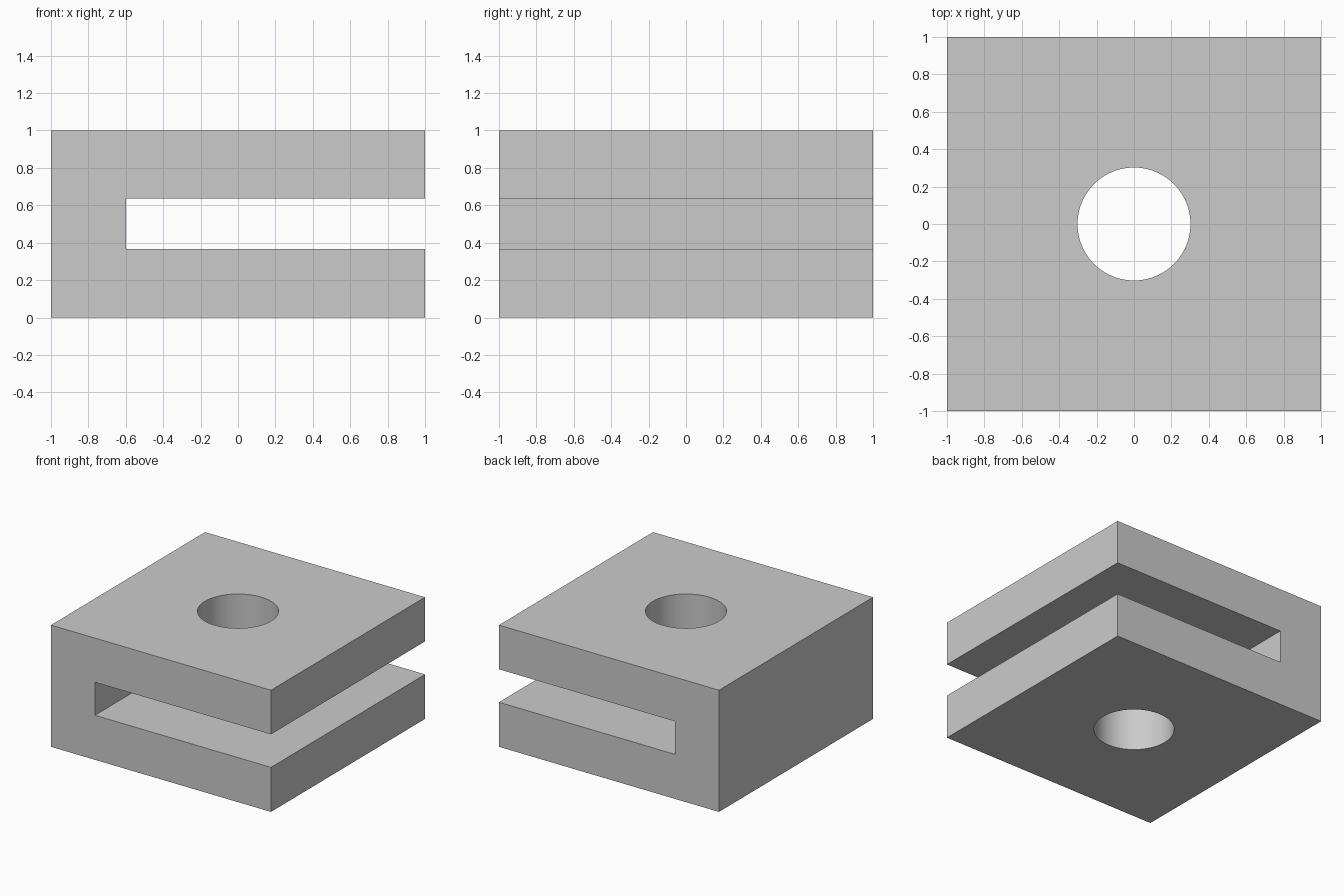
import bpy
import bmesh
import math

WIDTH, HEIGHT = 2.0, 1.0
SLOT_BOTTOM, SLOT_TOP, SLOT_END = 0.366, 0.637, -0.6
HOLE_RADIUS = 0.302

default_cube = bpy.data.objects.get("Cube")
if default_cube:
    bpy.data.objects.remove(default_cube, do_unlink=True)

# Plain grey material
grey = bpy.data.materials.new("plain_grey")
grey.use_nodes = True
colour = (0.6, 0.6, 0.6, 1.0)
grey.diffuse_color = colour
shader = next(n for n in grey.node_tree.nodes if n.type == "BSDF_PRINCIPLED")
shader.inputs["Base Color"].default_value = colour


def extrude_profile(name, points, depth):
    """Extrude an x-z outline along y, centred on y = 0."""
    bm = bmesh.new()
    face = bm.faces.new([bm.verts.new((x, -depth / 2, z)) for x, z in points])
    result = bmesh.ops.extrude_face_region(bm, geom=[face])
    moved = [v for v in result["geom"] if isinstance(v, bmesh.types.BMVert)]
    bmesh.ops.translate(bm, verts=moved, vec=(0, depth, 0))
    bmesh.ops.recalc_face_normals(bm, faces=bm.faces)
    mesh = bpy.data.meshes.new(name)
    bm.to_mesh(mesh)
    bm.free()
    mesh.materials.append(grey)
    obj = bpy.data.objects.new(name, mesh)
    bpy.context.collection.objects.link(obj)
    return obj


# Block with a slot open towards +x
half = WIDTH / 2
block = extrude_profile("slotted_block", [
    (-half, 0), (half, 0), (half, SLOT_BOTTOM), (SLOT_END, SLOT_BOTTOM),
    (SLOT_END, SLOT_TOP), (half, SLOT_TOP), (half, HEIGHT), (-half, HEIGHT),
], WIDTH)

# Round hole through both plates
bpy.ops.mesh.primitive_cylinder_add(vertices=96, radius=HOLE_RADIUS,
                                    depth=HEIGHT * 2, location=(0, 0, HEIGHT / 2))
cutter = bpy.context.object
cutter.name = "hole_cutter"
cutter.hide_render = True
cutter.data.materials.append(grey)

hole = block.modifiers.new("round_hole", "BOOLEAN")
hole.operation = "DIFFERENCE"
hole.solver = "EXACT"
hole.object = cutter

bpy.ops.object.select_all(action="DESELECT")
block.select_set(True)
bpy.context.view_layer.objects.active = block
bpy.ops.object.modifier_apply(modifier=hole.name)
bpy.data.objects.remove(cutter, do_unlink=True)

# Smooth hole walls, sharp block edges
bpy.ops.object.shade_smooth_by_angle(angle=math.radians(30))
